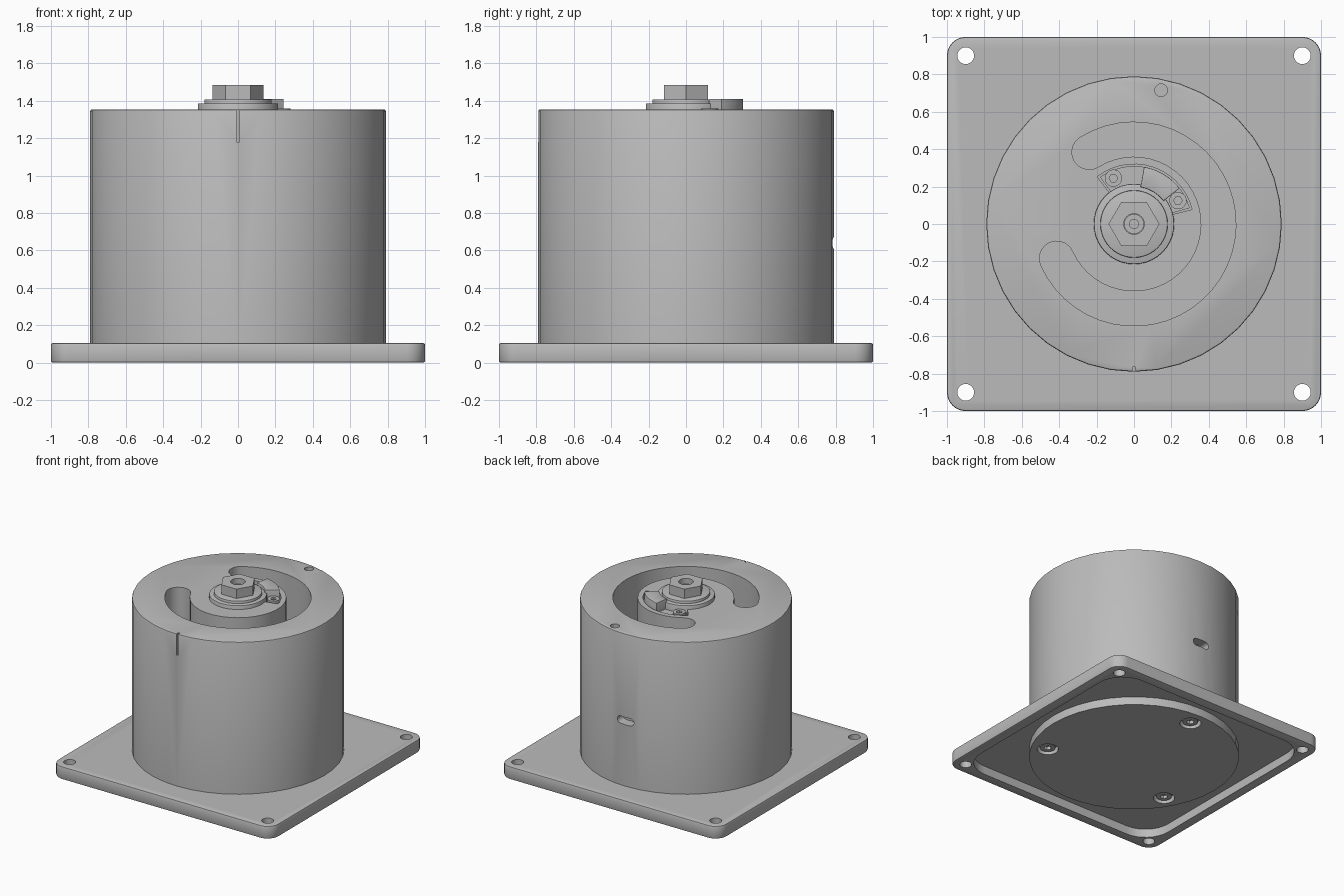
import bpy, bmesh
from math import sin, cos, pi, radians

cube = bpy.data.objects.get("Cube")
if cube:
    bpy.data.objects.remove(cube, do_unlink=True)

# One metal colour for everything
grey = bpy.data.materials.new("satin grey metal")
grey.use_nodes = True
GREY = (0.5, 0.5, 0.5, 1)
grey.diffuse_color = GREY
grey.node_tree.nodes["Principled BSDF"].inputs["Base Color"].default_value = GREY
parts = []


def arc(r, a0, a1, n, cx=0, cy=0):
    """Points along an arc, angles in degrees."""
    return [(cx + r * cos(radians(a0 + (a1 - a0) * i / n)),
             cy + r * sin(radians(a0 + (a1 - a0) * i / n))) for i in range(n + 1)]


def circle(r, n=32, cx=0, cy=0):
    return arc(r, 0, 360, n, cx, cy)[:-1]


def rounded_square(half, r):
    c = half - r
    corners = ((c, c), (-c, c), (-c, -c), (c, -c))
    return [p for k, (x, y) in enumerate(corners) for p in arc(r, 90 * k, 90 * k + 90, 8, x, y)]


def sector(r0, r1, a0, a1, n=14):
    return arc(r1, a0, a1, n) + arc(r0, a1, a0, n)


def round_slot(r, w, a0, a1, n=36):
    """Curved slot with round ends, a0 < a1."""
    ends = [(r * cos(radians(a)), r * sin(radians(a))) for a in (a0, a1)]
    return (arc(r + w, a0, a1, n) + arc(w, a1, a1 + 180, 10, *ends[1])[1:-1]
            + arc(r - w, a1, a0, n) + arc(w, a0 + 180, a0 + 360, 10, *ends[0])[1:-1])


def prism(name, pts, z0, z1, bevel=0, bottom_bevel=False):
    """Upright extrusion of an outline, with an optional edge bevel."""
    bm = bmesh.new()
    face = bm.faces.new([bm.verts.new((x, y, z0)) for x, y in pts])
    top = bmesh.ops.extrude_face_region(bm, geom=[face])["geom"]
    for v in top:
        if isinstance(v, bmesh.types.BMVert):
            v.co.z = z1
    bmesh.ops.recalc_face_normals(bm, faces=bm.faces)
    if bevel:
        levels = (z0, z1) if bottom_bevel else (z1,)
        rim = [e for e in bm.edges
               if any(all(abs(v.co.z - z) < 1e-5 for v in e.verts) for z in levels)]
        bmesh.ops.bevel(bm, geom=rim, offset=bevel, segments=2, profile=0.5, affect='EDGES')
    mesh = bpy.data.meshes.new(name)
    bm.to_mesh(mesh)
    bm.free()
    mesh.materials.append(grey)
    ob = bpy.data.objects.new(name, mesh)
    bpy.context.scene.collection.objects.link(ob)
    parts.append(ob)
    return ob


def cut(ob, *cutters):
    """Subtract cutters, bake the result and remove the cutters."""
    for c in cutters:
        c.hide_render = True
        m = ob.modifiers.new("cut", 'BOOLEAN')
        m.operation, m.solver, m.object = 'DIFFERENCE', 'EXACT', c
    bpy.context.view_layer.update()
    graph = bpy.context.evaluated_depsgraph_get()
    baked = bpy.data.meshes.new_from_object(ob.evaluated_get(graph))
    ob.modifiers.clear()
    ob.data = baked
    for c in cutters:
        parts.remove(c)
        bpy.data.objects.remove(c, do_unlink=True)


def socket_screw(name, x, y, z0, z1, r, socket_z):
    """Round head with a hex socket sunk in one end."""
    head = prism(name, circle(r, 24, x, y), z0, z1)
    cut(head, prism("socket", circle(r * 0.5, 6, x, y), *socket_z))


TOP = 1.355

# Mounting plate: corner holes and a hollow underside
plate = prism("mounting_plate", rounded_square(1.0, 0.1), 0, 0.105, 0.01, True)
holes = [prism("hole", circle(0.045, 24, x, y), -0.1, 0.2)
         for x in (-0.9, 0.9) for y in (-0.9, 0.9)]
cut(plate, prism("hollow", rounded_square(0.92, 0.22), -0.1, 0.07), *holes)

# Drum body, reaching down through the hollow plate
drum = prism("drum_body", circle(0.79, 40), 0.003, TOP, 0.01)
channel = prism("channel", round_slot(0.4525, 0.0925, -156, 122), TOP - 0.4, TOP + 0.1)
pin_hole = prism("pin_hole", circle(0.034, 20, 0.145, 0.715), TOP - 0.1, TOP + 0.1)
pocket = prism("pocket", sector(0.1, 0.32, 14, 128), TOP - 0.045, TOP + 0.1)
notch = prism("notch", [(-0.008, -0.85), (0.008, -0.85), (0.008, -0.765), (-0.008, -0.765)],
              1.18, TOP + 0.1)
# Round-ended window in the back wall, drawn flat then stood upright
window_outline = arc(0.03, -90, 90, 8, 0.045) + arc(0.03, 90, 270, 8, -0.045)
window = prism("window", window_outline, -0.1, 0.1)
window.rotation_euler.x = pi / 2
window.location = (0, 0.81, 0.64)
base_angles = (90, 210, 330)
base_spots = [(0.66 * cos(radians(a)), 0.66 * sin(radians(a))) for a in base_angles]
bores = [prism("bore", circle(0.08, 24, x, y), -0.1, 0.05) for x, y in base_spots]
cut(drum, channel, pin_hole, pocket, notch, window, *bores)

# Screws under the base
for i, (x, y) in enumerate(base_spots):
    socket_screw(f"base_screw_{i + 1}", x, y, 0.015, 0.06, 0.058, (-0.1, 0.04))

# Hub: collar, boss and bored hexagonal nut
prism("hub_collar", circle(0.215, 40), TOP - 0.06, 1.387, 0.006)
prism("hub_boss", circle(0.18, 40), 1.38, 1.408, 0.005)
nut = prism("hex_nut", circle(0.136, 6), 1.40, 1.485)
cut(nut, prism("bore", circle(0.055, 24), 1.43, 1.6))
ring = prism("nut_bore_ring", circle(0.053, 24), 1.41, 1.44)
cut(ring, prism("bore", circle(0.025, 16), 1.415, 1.6))

# Curved stop block with a screw tab on each side
prism("stop_tab", sector(0.2, 0.31, 16, 126), TOP - 0.05, TOP - 0.025)
prism("stop_block", sector(0.2, 0.31, 38, 80), TOP - 0.03, 1.41, 0.004)
for side, (x, y) in {"right": (-0.11, 0.245), "left": (0.235, 0.125)}.items():
    socket_screw(f"stop_screw_{side}", x, y, TOP - 0.04, TOP + 0.005, 0.046,
                 (TOP - 0.02, TOP + 0.1))

# Smooth round walls, keep the corners sharp
bpy.ops.object.select_all(action='DESELECT')
for ob in parts:
    ob.select_set(True)
bpy.context.view_layer.objects.active = drum
bpy.ops.object.shade_smooth_by_angle(angle=radians(30))
